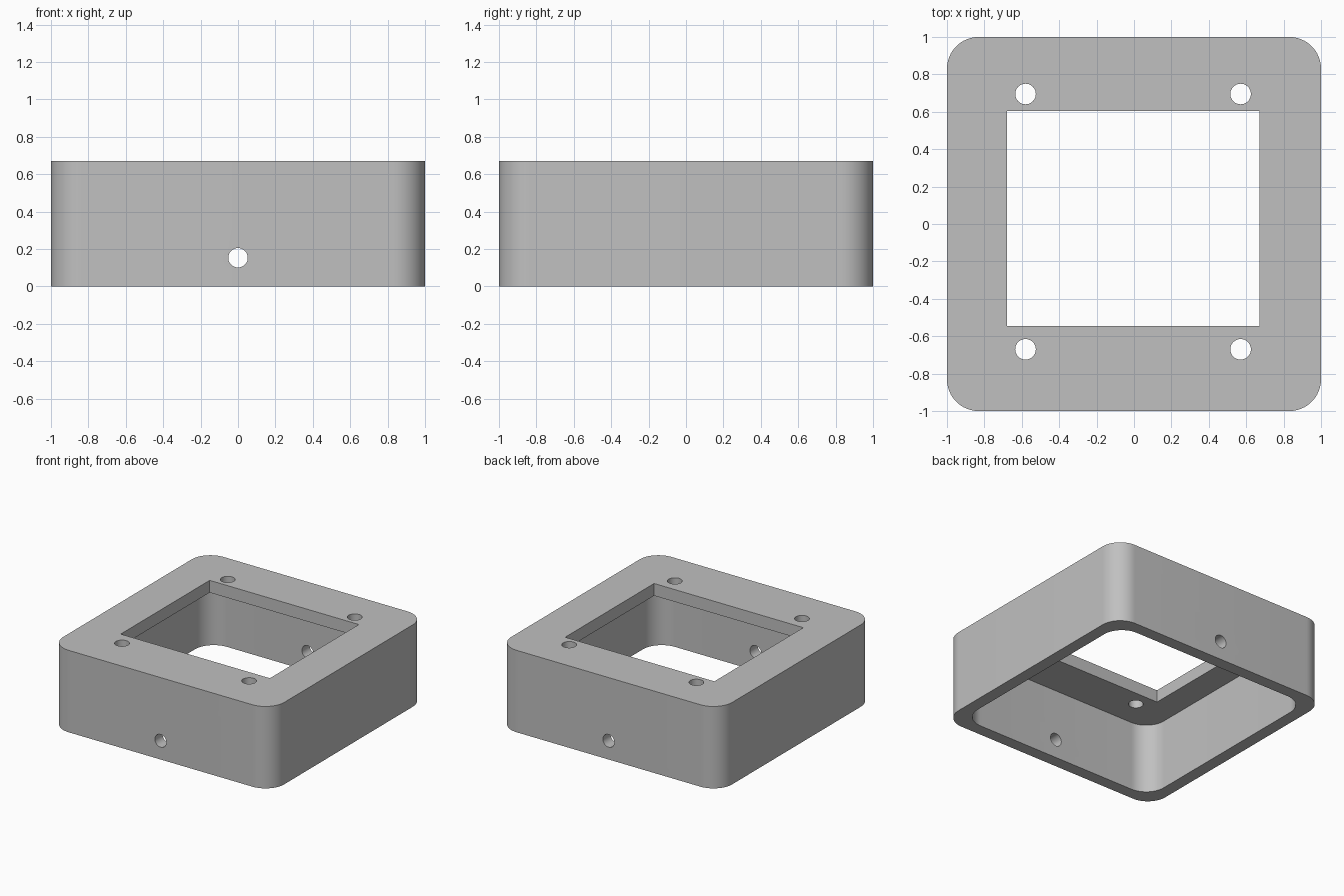
import bpy
import math
from mathutils import Matrix, Vector

cube = bpy.data.objects.get("Cube")
if cube:
    bpy.data.objects.remove(cube, do_unlink=True)

HEIGHT = 0.67
WALL = 0.10
RADIUS = 0.17
HOLE_RADIUS = 0.055

grey = bpy.data.materials.new("plain grey")
grey.use_nodes = True
GREY = (0.53, 0.53, 0.53, 1)
grey.diffuse_color = GREY
grey.node_tree.nodes["Principled BSDF"].inputs["Base Color"].default_value = GREY


def prism(name, outline, z0, z1):
    """Extrude a closed counter-clockwise outline from z0 to z1."""
    n = len(outline)
    verts = [(x, y, z) for z in (z0, z1) for x, y in outline]
    faces = [list(reversed(range(n))), list(range(n, 2 * n))]
    faces += [(i, (i + 1) % n, n + (i + 1) % n, n + i) for i in range(n)]
    mesh = bpy.data.meshes.new(name)
    mesh.from_pydata(verts, [], faces)
    mesh.materials.append(grey)
    obj = bpy.data.objects.new(name, mesh)
    bpy.context.collection.objects.link(obj)
    return obj


def rounded_square(half, radius, steps=16):
    c = half - radius
    points = []
    for k, (sx, sy) in enumerate([(1, 1), (-1, 1), (-1, -1), (1, -1)]):
        for i in range(steps + 1):
            a = math.pi / 2 * (k + i / steps)
            points.append((sx * c + radius * math.cos(a), sy * c + radius * math.sin(a)))
    return points


def circle(radius, steps=40):
    return [(radius * math.cos(math.tau * i / steps), radius * math.sin(math.tau * i / steps))
            for i in range(steps)]


# Outer shell
frame = prism("enclosure_frame", rounded_square(1, RADIUS), 0, HEIGHT)

# Cavity open at the bottom, leaving the walls and the top plate
cutters = [prism("cavity_cutter", rounded_square(1 - WALL, RADIUS), -0.2, HEIGHT - WALL)]

# Rectangular window through the top plate
x0, x1, y0, y1 = -0.68, 0.67, -0.545, 0.605
cutters.append(prism("window_cutter", [(x0, y0), (x1, y0), (x1, y1), (x0, y1)], 0.3, 1))

# Four screw holes through the top plate
for x in (-0.58, 0.57):
    for y in (-0.67, 0.695):
        hole = prism("screw_hole_cutter", circle(HOLE_RADIUS), 0.3, 1)
        hole.data.transform(Matrix.Translation(Vector((x, y, 0))))
        cutters.append(hole)

# Cable hole through the front and back walls
cable = prism("cable_hole_cutter", circle(0.052), -1.3, 1.3)
cable.data.transform(Matrix.Translation(Vector((0, 0, 0.153))) @ Matrix.Rotation(math.pi / 2, 4, "X"))
cutters.append(cable)

# Cut everything, then drop the cutters
bpy.ops.object.select_all(action="DESELECT")
frame.select_set(True)
bpy.context.view_layer.objects.active = frame
for cutter in cutters:
    cutter.hide_render = True
    mod = frame.modifiers.new(cutter.name, "BOOLEAN")
    mod.operation = "DIFFERENCE"
    mod.solver = "EXACT"
    mod.object = cutter
    bpy.ops.object.modifier_apply(modifier=mod.name)
for cutter in cutters:
    bpy.data.objects.remove(cutter, do_unlink=True)

bpy.ops.object.shade_smooth_by_angle(angle=math.radians(30))
